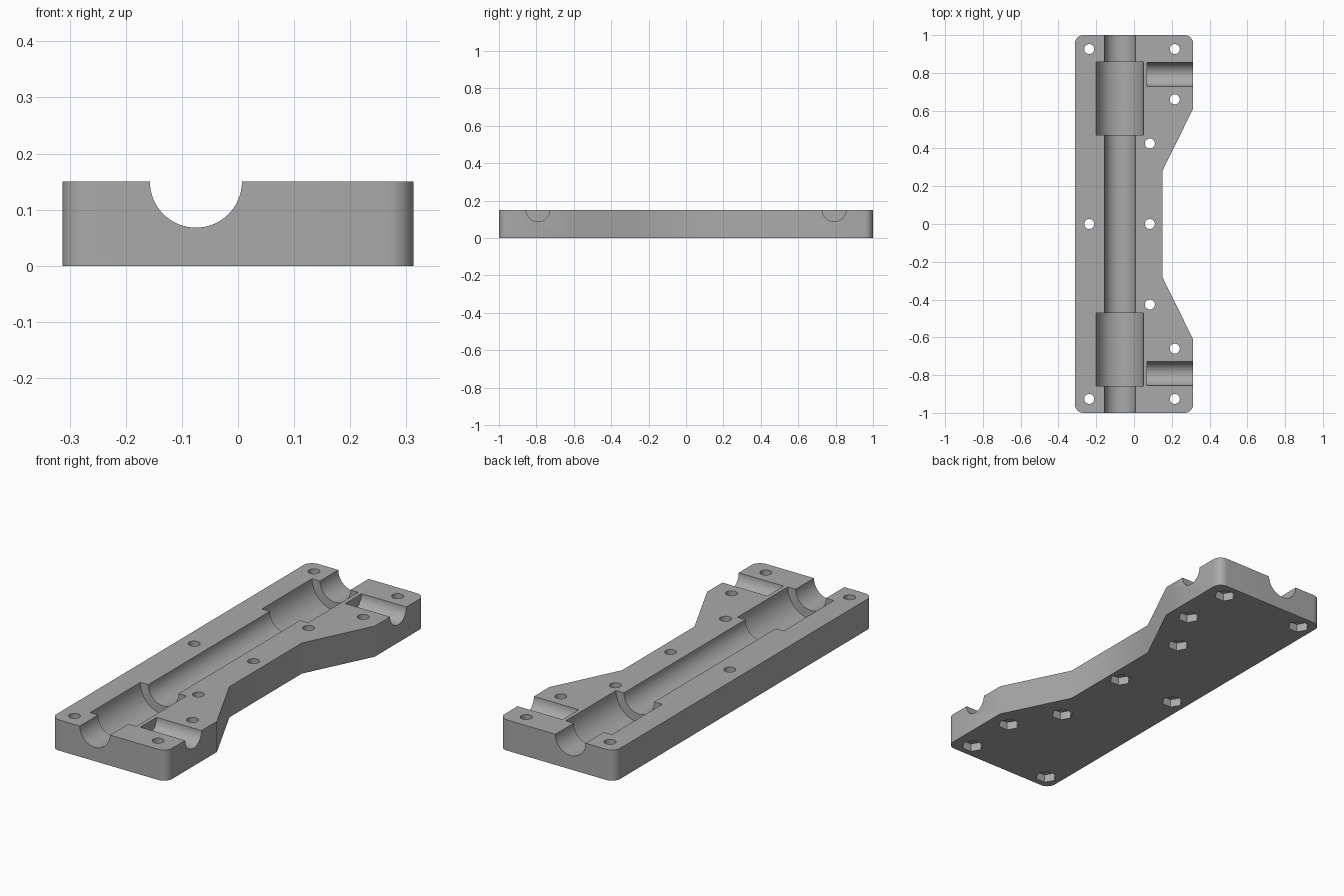
import bpy
import bmesh
from math import pi, radians
from mathutils import Matrix, Vector

cube = bpy.data.objects.get("Cube")
if cube:
    bpy.data.objects.remove(cube, do_unlink=True)

HEIGHT = 0.15
SHAFT_X = -0.075

grey = bpy.data.materials.new("plain grey")
grey.use_nodes = True
colour = (0.4, 0.4, 0.4, 1)
grey.diffuse_color = colour
grey.node_tree.nodes["Principled BSDF"].inputs["Base Color"].default_value = colour


def add_object(name, bm):
    mesh = bpy.data.meshes.new(name)
    bm.to_mesh(mesh)
    bm.free()
    obj = bpy.data.objects.new(name, mesh)
    bpy.context.collection.objects.link(obj)
    mesh.materials.append(grey)
    return obj


# Plate: waisted outline, extruded, with rounded outer corners
half = [(0.15, 0.28), (0.313, 0.61), (0.313, 1), (-0.313, 1)]
outline = half + [(x, -y) for x, y in reversed(half)]
bm = bmesh.new()
base = bm.faces.new([bm.verts.new((x, y, 0)) for x, y in outline])
top = bmesh.ops.extrude_face_region(bm, geom=[base])["geom"]
bmesh.ops.translate(bm, vec=(0, 0, HEIGHT),
                    verts=[v for v in top if isinstance(v, bmesh.types.BMVert)])
bmesh.ops.recalc_face_normals(bm, faces=bm.faces)
corners = [e for e in bm.edges if all(abs(v.co.y) > 0.99 for v in e.verts)
           and abs(e.verts[0].co.z - e.verts[1].co.z) > 0.1]
bmesh.ops.bevel(bm, geom=corners, offset=0.045, segments=10, profile=0.5, affect='EDGES')
plate = add_object("clamp_plate", bm)


def cut(start, end, radius, sides=64, turn=0):
    """Cut a round or many-sided bar running from start to end out of the plate."""
    start, end = Vector(start), Vector(end)
    axis = end - start
    matrix = (Matrix.Translation((start + end) / 2)
              @ axis.to_track_quat('Z', 'Y').to_matrix().to_4x4()
              @ Matrix.Rotation(turn, 4, 'Z'))
    bm = bmesh.new()
    bmesh.ops.create_cone(bm, cap_ends=True, segments=sides, radius1=radius,
                          radius2=radius, depth=axis.length, matrix=matrix)
    cutter = add_object("cutter", bm)
    mod = plate.modifiers.new("cut", 'BOOLEAN')
    mod.operation, mod.solver, mod.object = 'DIFFERENCE', 'EXACT', cutter
    bpy.context.view_layer.objects.active = plate
    bpy.ops.object.modifier_apply(modifier=mod.name)
    bpy.data.objects.remove(cutter, do_unlink=True)


# Long shaft channel
cut((SHAFT_X, -1.1, HEIGHT), (SHAFT_X, 1.1, HEIGHT), 0.082)

# Bearing pockets and side rod channels at both ends
for s in (-1, 1):
    cut((SHAFT_X, s * 0.47, HEIGHT), (SHAFT_X, s * 0.858, HEIGHT), 0.125)
    cut((0.07, s * 0.792, HEIGHT), (0.4, s * 0.792, HEIGHT), 0.063)

# Screw holes with six-sided nut recesses underneath
holes = [(-0.237, 0.926), (0.216, 0.926), (0.216, 0.66), (0.084, 0.426),
         (0.084, 0), (-0.237, 0)]
holes += [(x, -y) for x, y in holes if y]
for x, y in holes:
    cut((x, y, -0.1), (x, y, 0.3), 0.0265, 32)
    cut((x, y, -0.1), (x, y, 0.04), 0.05, 6, pi / 6)

# Smooth curved walls, keep crisp edges
bpy.ops.object.select_all(action='DESELECT')
plate.select_set(True)
bpy.context.view_layer.objects.active = plate
bpy.ops.object.shade_smooth_by_angle(angle=radians(30))
